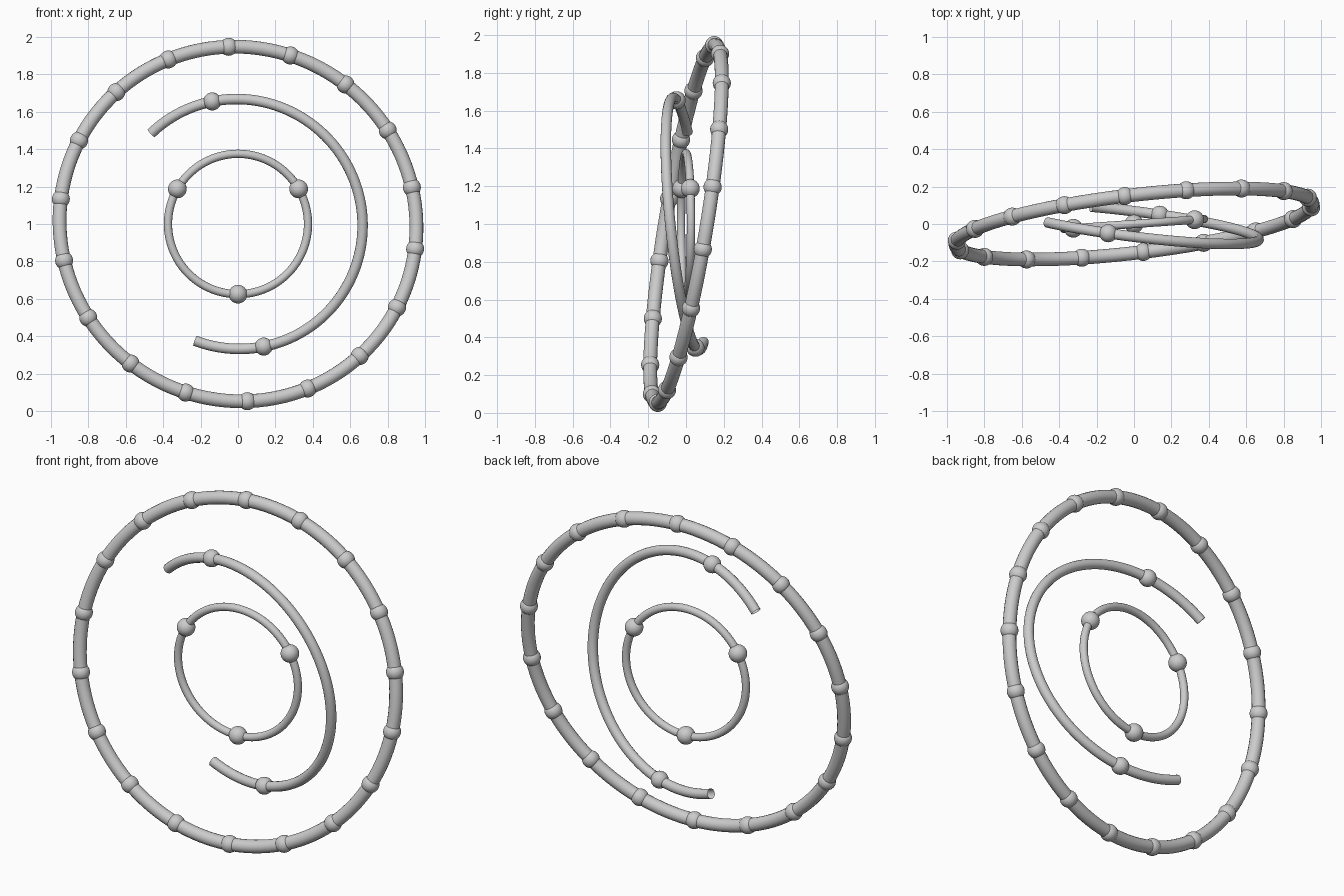
import bpy, bmesh, math
from mathutils import Matrix, Vector

if "Cube" in bpy.data.objects:
    bpy.data.objects.remove(bpy.data.objects["Cube"])

CENTRE = Vector((0, 0, 1))


def ring_frame(a, b):
    """Placement of a ring lying in the tilted plane y = a*x + b*z."""
    n = Vector((a, -1, b)).normalized()
    u = Vector((1, a, 0)).normalized()
    v = n.cross(u)
    return Matrix.Translation(CENTRE) @ Matrix((u, v, n)).transposed().to_4x4()


def on_circle(radius, deg):
    t = math.radians(deg)
    return Vector((radius * math.cos(t), radius * math.sin(t), 0))


def tube(name, frame, radius, thick, start=0, end=360):
    """Round tube along a full circle or an open arc (open ends)."""
    closed = end - start == 360
    count = 128
    curve = bpy.data.curves.new(name, 'CURVE')
    curve.dimensions = '3D'
    curve.bevel_depth = thick
    curve.bevel_resolution = 6
    spline = curve.splines.new('POLY')
    spline.points.add(count - 1)
    step = (end - start) / (count if closed else count - 1)
    for i, p in enumerate(spline.points):
        p.co = (*on_circle(radius, start + i * step), 1)
    spline.use_cyclic_u = closed
    spline.use_smooth = True
    obj = bpy.data.objects.new(name, curve)
    bpy.context.collection.objects.link(obj)
    obj.matrix_world = frame
    bpy.ops.object.select_all(action='DESELECT')
    obj.select_set(True)
    bpy.context.view_layer.objects.active = obj
    bpy.ops.object.convert(target='MESH')
    bpy.ops.object.shade_smooth()


def beads(name, frame, radius, size, angles):
    """Spheres threaded on a ring."""
    bm = bmesh.new()
    for deg in angles:
        bmesh.ops.create_uvsphere(bm, u_segments=32, v_segments=16, radius=size,
                                  matrix=Matrix.Translation(on_circle(radius, deg)))
    for f in bm.faces:
        f.smooth = True
    mesh = bpy.data.meshes.new(name)
    bm.to_mesh(mesh)
    bm.free()
    obj = bpy.data.objects.new(name, mesh)
    bpy.context.collection.objects.link(obj)
    obj.matrix_world = frame


# outer ring with eighteen beads
outer = ring_frame(0.117, 0.164)
tube("outer_ring", outer, 0.96, 0.037)
beads("outer_beads", outer, 0.96, 0.048, [11.9 + 20 * i for i in range(18)])

# middle open arc with two opposite beads
middle = ring_frame(-0.125, -0.102)
tube("middle_arc", middle, 0.671, 0.028, -110.9, 133.4)
beads("middle_beads", middle, 0.671, 0.048, [101.2, -78.8])

# inner ring with three beads
inner = ring_frame(0.07, 0.0)
tube("inner_ring", inner, 0.375, 0.022)
beads("inner_beads", inner, 0.375, 0.05, [30, 150, 270])
